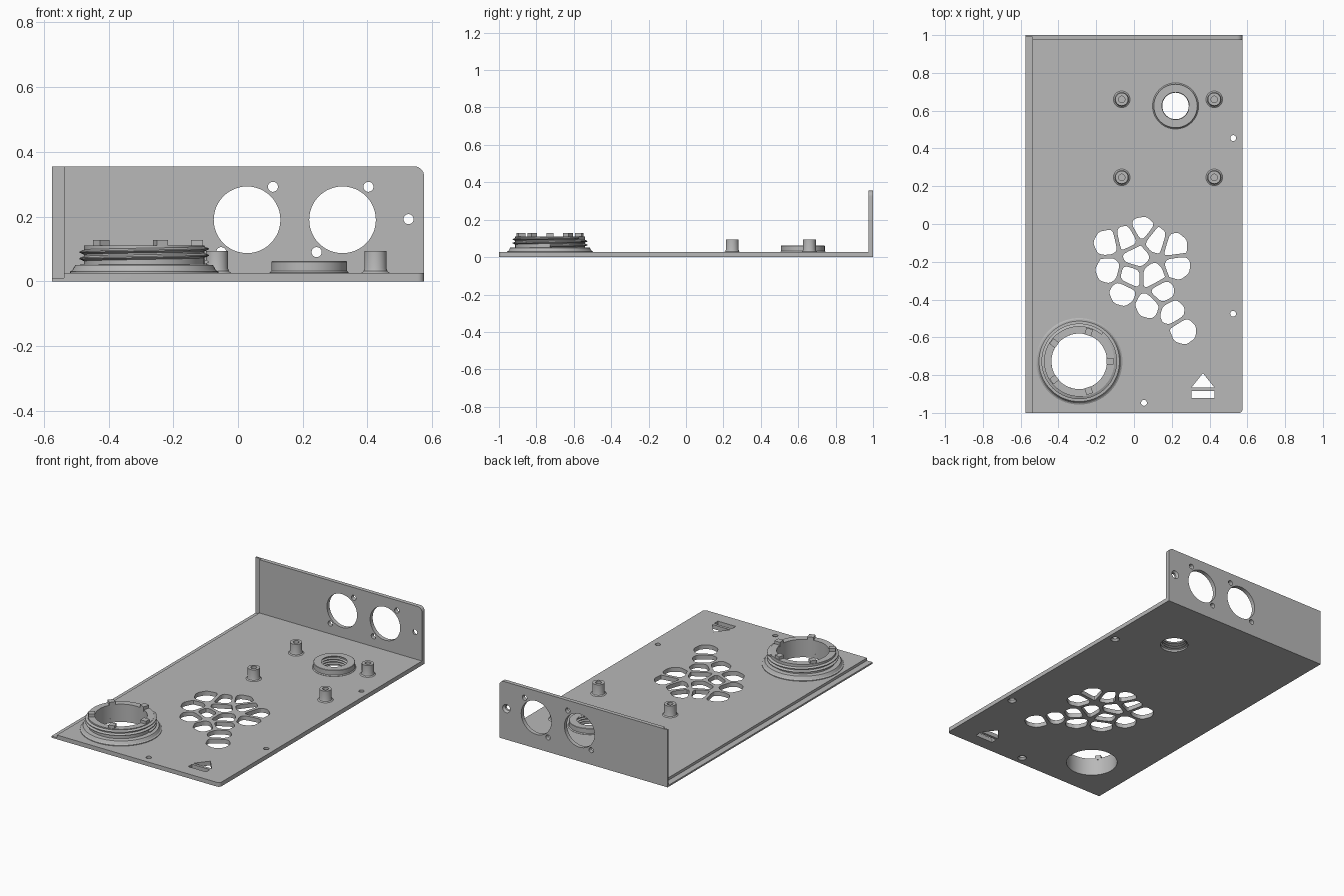
import bpy, bmesh, math
from math import sin, cos, pi, tau
from mathutils import Matrix, Vector

cube = bpy.data.objects.get("Cube")
if cube:
    bpy.data.objects.remove(cube, do_unlink=True)

grey = bpy.data.materials.new("plain grey")
grey.use_nodes = True
grey.diffuse_color = (0.48, 0.48, 0.48, 1)
grey.node_tree.nodes["Principled BSDF"].inputs["Base Color"].default_value = (0.48, 0.48, 0.48, 1)

UPRIGHT = Matrix.Rotation(pi / 2, 4, "X")   # drawn (x, y) becomes (x, z)


def finish(bm, name, matrix=Matrix()):
    bmesh.ops.remove_doubles(bm, verts=bm.verts, dist=1e-5)
    bm.transform(matrix)
    bmesh.ops.recalc_face_normals(bm, faces=bm.faces)
    mesh = bpy.data.meshes.new(name)
    bm.to_mesh(mesh)
    bm.free()
    mesh.materials.append(grey)
    obj = bpy.data.objects.new(name, mesh)
    bpy.context.collection.objects.link(obj)
    return obj


def prism(name, points, z0, z1, matrix=Matrix()):
    bm = bmesh.new()
    low = [bm.verts.new((p[0], p[1], z0)) for p in points]
    high = [bm.verts.new((p[0], p[1], z1)) for p in points]
    bm.faces.new(low)
    bm.faces.new(high)
    for i in range(len(points)):
        j = (i + 1) % len(points)
        bm.faces.new((low[i], low[j], high[j], high[i]))
    return finish(bm, name, matrix)


def lathe(name, profile, matrix=Matrix(), steps=64):
    bm = bmesh.new()
    verts = [bm.verts.new((r, 0, z)) for r, z in profile]
    edges = [bm.edges.new(pair) for pair in zip(verts, verts[1:])]
    if profile[0][0] > 0:
        edges.append(bm.edges.new((verts[-1], verts[0])))
    bmesh.ops.spin(bm, geom=verts + edges, cent=(0, 0, 0), axis=(0, 0, 1),
                   angle=tau, steps=steps, use_merge=True)
    return finish(bm, name, matrix)


def thread(name, root, crest, z0, pitch, turns, matrix):
    # triangular ridge swept along a helix
    bm = bmesh.new()
    n, rows = 64, []
    half = pitch * 0.42
    for i in range(int(n * turns) + 1):
        a, z = tau * i / n, z0 + pitch * i / n
        section = ((root, z - half), (crest, z - half * 0.2), (crest, z + half * 0.2), (root, z + half))
        rows.append([bm.verts.new((r * cos(a), r * sin(a), h)) for r, h in section])
    for a, b in zip(rows, rows[1:]):
        for k in range(4):
            m = (k + 1) % 4
            bm.faces.new((a[k], a[m], b[m], b[k]))
    bm.faces.new(rows[0])
    bm.faces.new(rows[-1])
    return finish(bm, name, matrix)


def at(x, y, z=0):
    return Matrix.Translation((x, y, z))


def box(x0, x1, y0, y1):
    return [(x0, y0), (x1, y0), (x1, y1), (x0, y1)]


def arc(cx, cy, r, a0, a1, n=8):
    return [(cx + r * cos(a0 + (a1 - a0) * i / n), cy + r * sin(a0 + (a1 - a0) * i / n))
            for i in range(n + 1)]


def boolean(target, tool, operation):
    mod = target.modifiers.new("cut", "BOOLEAN")
    mod.object, mod.operation, mod.solver = tool, operation, "EXACT"
    bpy.context.view_layer.objects.active = target
    bpy.ops.object.modifier_apply(modifier=mod.name)
    bpy.data.objects.remove(tool, do_unlink=True)


# Base plate and rear wall, joined into one L-shaped body
W, T, H = 0.575, 0.026, 0.355
body = prism("base_and_rear_wall",
             [(-W, 1), (-W, -1)] + arc(W - 0.02, -0.98, 0.02, -pi / 2, 0) + [(W, 1)], 0, T)
wall = prism("rear_wall", [(-W, 0), (W, 0)] + arc(W - 0.03, H - 0.03, 0.03, 0, pi / 2) + [(-W, H)],
             -1, -0.975, UPRIGHT)
boolean(body, wall, "UNION")

# Rebate along the right edge
cutters = [prism("cutter", box(-1, -0.537, -2, 0.99), 0.01, 1)]

# Round openings in the wall
SMALL = 0.0155
for x, z, r in ((0.028, 0.19, 0.103), (0.323, 0.19, 0.103), (0.108, 0.292, SMALL),
                (0.403, 0.292, SMALL), (0.243, 0.09, SMALL), (-0.052, 0.09, SMALL)):
    cutters.append(prism("cutter", arc(x, z, r, 0, tau * 47 / 48, 47), -1.1, -0.9, UPRIGHT))

# Countersunk screw holes
screw = [(0, -0.01), (0.034, -0.01), (SMALL, 0.012), (SMALL, 0.08), (0, 0.08)]
for x, y in ((0.525, 0.455), (0.525, -0.475), (0.053, -0.947)):
    cutters.append(lathe("cutter", screw, at(x, y), 32))
cutters.append(lathe("cutter", screw, at(0.527, 1, 0.192) @ UPRIGHT, 32))

# Openings under the two threaded rings
BIG, SOCKET = (-0.29, -0.727), (0.22, 0.625)
for (x, y), r in ((BIG, 0.147), (SOCKET, 0.08)):
    cutters.append(prism("cutter", arc(x, y, r, 0, tau * 63 / 64, 63), -0.1, 0.1))

# Arrow and bar symbol
cutters.append(prism("cutter", [(0.304, -0.866), (0.426, -0.866), (0.365, -0.79)], -0.1, 0.1))
cutters.append(prism("cutter", box(0.304, 0.426, -0.92, -0.883), -0.1, 0.1))

# Cellular vent: each cell is clipped halfway to its neighbours
seeds = [Vector(p) for p in (
    (0.045, -0.03), (-0.145, -0.10), (-0.035, -0.075), (0.115, -0.085), (0.215, -0.115),
    (0.013, -0.175), (-0.135, -0.245), (0.23, -0.225), (-0.018, -0.275), (0.098, -0.275),
    (-0.06, -0.365), (0.077, -0.43), (0.145, -0.36), (0.2, -0.467), (0.262, -0.568))]


def clip(poly, mid, normal):
    out = []
    for a, b in zip(poly, poly[1:] + poly[:1]):
        da, db = (a - mid).dot(normal), (b - mid).dot(normal)
        if da <= 0:
            out.append(a)
        if da * db < 0:
            out.append(a.lerp(b, da / (da - db)))
    return out


for s in seeds:
    cell = [s + Vector((cos(a), sin(a))) * 0.073 for a in (0.4 + tau * i / 7 for i in range(7))]
    for o in seeds:
        if o is not s:
            n = (o - s).normalized()
            cell = clip(cell, (s + o) / 2 - n * 0.01, n)
    for _ in range(2):
        cell = [a.lerp(b, t) for a, b in zip(cell, cell[1:] + cell[:1]) for t in (0.18, 0.82)]
    cutters.append(prism("cutter", cell, -0.1, 0.1))

for c in cutters:
    boolean(body, c, "DIFFERENCE")
parts = [body]

# Large threaded collar with flange and locating pegs
big = at(*BIG)
parts.append(lathe("threaded_collar", [
    (0.147, 0.02), (0.229, 0.02), (0.229, 0.03), (0.222, 0.034), (0.213, 0.05),
    (0.186, 0.052), (0.186, 0.11), (0.147, 0.11)], big, 96))
parts.append(thread("collar_thread", 0.184, 0.2, 0.06, 0.02, 2.15, big))
for i in range(5):
    parts.append(prism("collar_peg", box(0.145, 0.182, -0.018, 0.018), 0.1, 0.128,
                       big @ Matrix.Rotation(tau * i / 5, 4, "Z")))

# Small socket with an inner thread
socket = at(*SOCKET)
parts.append(lathe("threaded_socket", [
    (0.08, 0.015), (0.122, 0.015), (0.122, 0.027), (0.117, 0.032), (0.117, 0.06),
    (0.115, 0.062), (0.072, 0.062), (0.08, 0.056)], socket))
parts.append(thread("socket_thread", 0.081, 0.07, 0.008, 0.015, 3, socket))

# Four standoffs with filleted feet and screw holes
for x in (-0.065, 0.425):
    for y in (0.247, 0.66):
        parts.append(lathe("standoff", [
            (0.044, 0.02), (0.044, 0.026), (0.037, 0.031), (0.034, 0.04), (0.034, 0.094),
            (0.017, 0.094), (0.017, 0.03), (0, 0.03)], at(x, y), 32))

# Smooth the round surfaces and keep the edges sharp
bpy.ops.object.select_all(action="DESELECT")
for p in parts:
    p.select_set(True)
bpy.context.view_layer.objects.active = body
bpy.ops.object.shade_smooth_by_angle(angle=math.radians(25))
